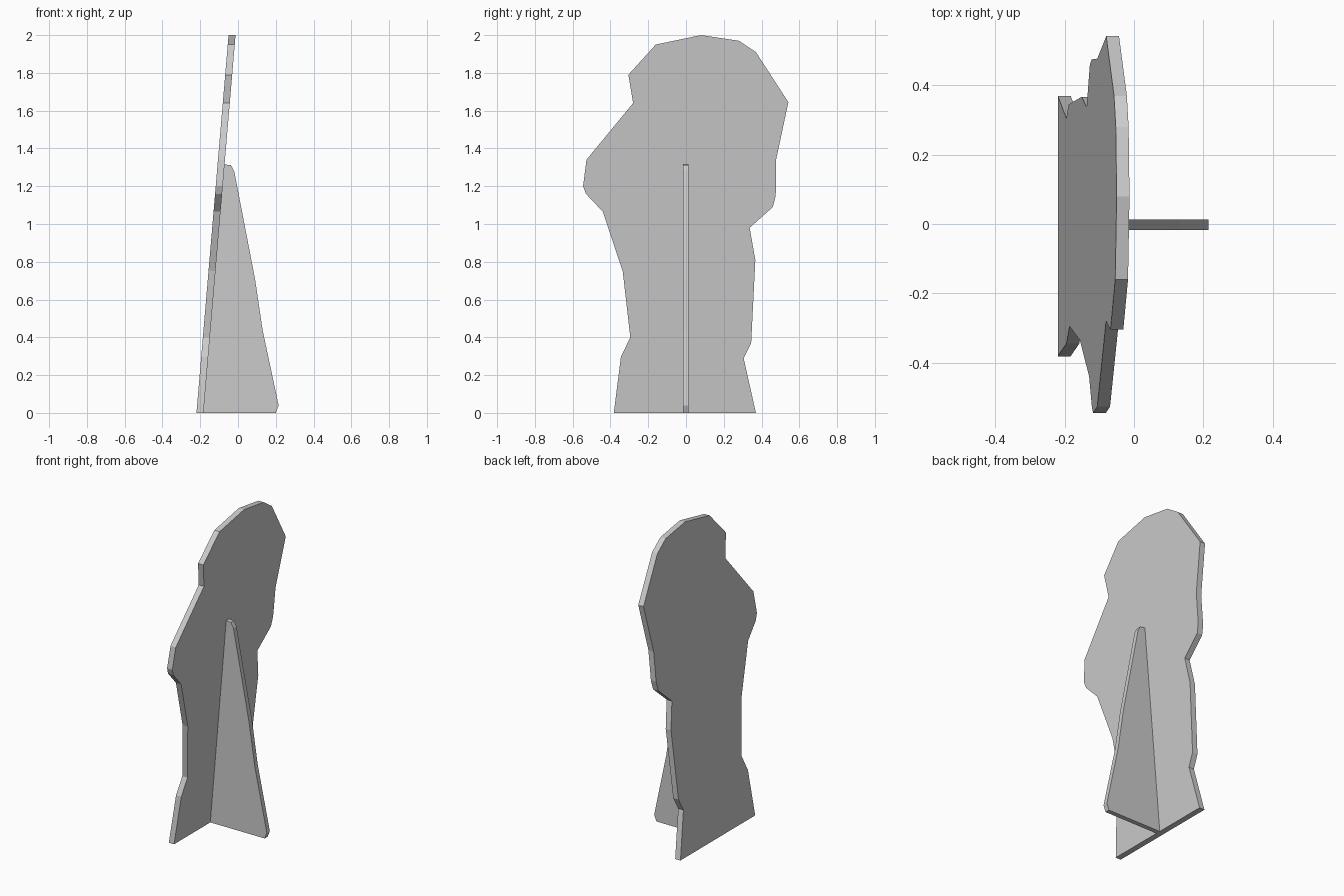
import bpy, bmesh
from mathutils import Vector

if "Cube" in bpy.data.objects:
    bpy.data.objects.remove(bpy.data.objects["Cube"])


def slab(name, points, offset):
    """Flat polygon extruded along the offset vector."""
    bm = bmesh.new()
    face = bm.faces.new([bm.verts.new(p) for p in points])
    res = bmesh.ops.extrude_face_region(bm, geom=[face], use_keep_orig=True)
    verts = [g for g in res["geom"] if isinstance(g, bmesh.types.BMVert)]
    bmesh.ops.translate(bm, verts=verts, vec=Vector(offset))
    bmesh.ops.recalc_face_normals(bm, faces=bm.faces)
    mesh = bpy.data.meshes.new(name)
    bm.to_mesh(mesh)
    bm.free()
    obj = bpy.data.objects.new(name, mesh)
    bpy.context.collection.objects.link(obj)
    return obj


def lean(z):
    return -0.22 + 0.085 * z


# Leaning cut-out panel, outline as (y, z)
outline = [(-0.382, 0), (-0.345, 0.295), (-0.295, 0.4), (-0.335, 0.75),
           (-0.44, 1.065), (-0.53, 1.16), (-0.545, 1.20), (-0.527, 1.34),
           (-0.28, 1.64), (-0.305, 1.79), (-0.16, 1.95), (0.08, 2.0),
           (0.28, 1.97), (0.37, 1.91), (0.542, 1.645), (0.477, 1.34),
           (0.475, 1.15), (0.46, 1.09), (0.337, 0.98), (0.367, 0.81),
           (0.345, 0.37), (0.305, 0.29), (0.37, 0)]
slab("cutout_panel", [(lean(z), y, z) for y, z in outline], (0.037, 0, 0))

# Triangular support fin behind the panel, profile as (x, z)
fin = [(-0.187, 0), (0.2, 0), (0.215, 0.04), (0.13, 0.44), (0.09, 0.71),
       (-0.02, 1.28), (-0.038, 1.312), (-0.074, 1.315)]
slab("support_fin", [(x, -0.017, z) for x, z in fin], (0, 0.03, 0))
